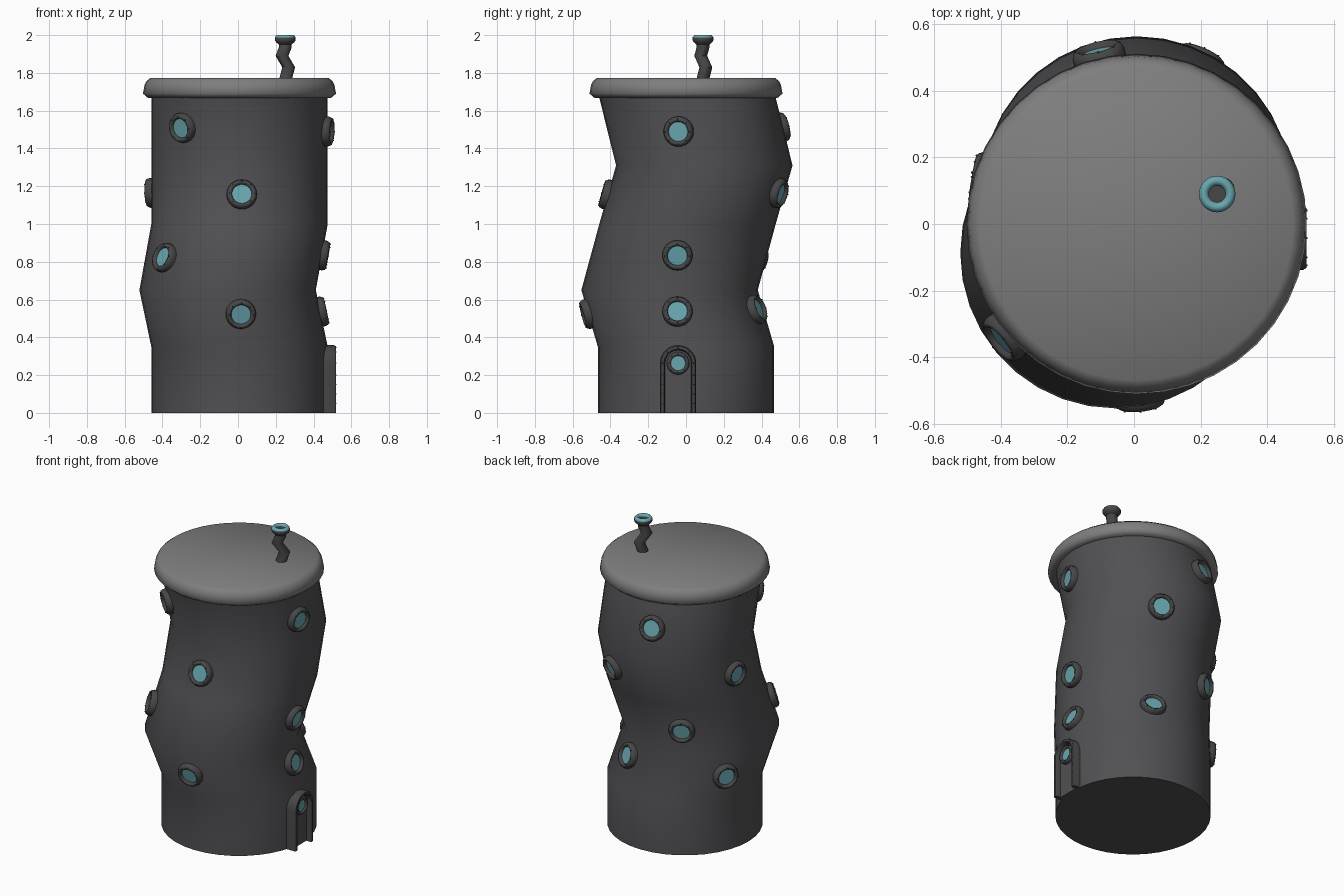
import bpy
import bmesh
from math import pi, sin, cos, atan2, radians
from mathutils import Vector, Matrix

cube = bpy.data.objects.get("Cube")
if cube:
    bpy.data.objects.remove(cube, do_unlink=True)


def material(name, rgb):
    m = bpy.data.materials.new(name)
    m.use_nodes = True
    m.diffuse_color = (*rgb, 1)
    m.node_tree.nodes["Principled BSDF"].inputs["Base Color"].default_value = (*rgb, 1)
    return m


BODY = material("dark grey wall", (0.082, 0.080, 0.087))
FRAME = material("charcoal metal", (0.062, 0.062, 0.064))
LID = material("light grey lid", (0.21, 0.21, 0.21))
TEAL = material("teal glass", (0.14, 0.38, 0.43))


def finish(name, bm, mats, angle=50, rule=None):
    bmesh.ops.recalc_face_normals(bm, faces=bm.faces)
    if rule:
        for f in bm.faces:
            f.material_index = rule(f)
    mesh = bpy.data.meshes.new(name)
    bm.to_mesh(mesh)
    bm.free()
    for m in mats:
        mesh.materials.append(m)
    mesh.shade_smooth()
    mesh.set_sharp_from_angle(angle=radians(angle))
    ob = bpy.data.objects.new(name, mesh)
    bpy.context.collection.objects.link(ob)
    return ob


def bridge(bm, rings, closed=True):
    """Join successive vertex rings with quads."""
    for a, b in zip(rings, rings[1:]):
        n = len(a)
        for i in range(n if closed else n - 1):
            j = (i + 1) % n
            bm.faces.new((a[i], a[j], b[j], b[i]))


def ring(bm, radius, center, segs, mat=Matrix()):
    return [bm.verts.new(mat @ (Vector(center) + Vector((radius * cos(2 * pi * i / segs),
            radius * sin(2 * pi * i / segs), 0)))) for i in range(segs)]


def lathe(bm, profile, segs, mat=Matrix(), cap_ends=""):
    """Revolve (radius, height) points; cap the named ends with a fan."""
    rings = [ring(bm, r, (0, 0, z), segs, mat) for r, z in profile]
    bridge(bm, rings)
    for key, r, z in (("a", rings[0], profile[0][1]), ("b", rings[-1], profile[-1][1])):
        if key in cap_ends:
            hub = bm.verts.new(mat @ Vector((0, 0, z)))
            for i in range(segs):
                bm.faces.new((r[i], r[(i + 1) % segs], hub))


# Crooked tower: constant radius swept along a bent spine
RADIUS = 0.467
SPINE = [Vector(p) for p in ((0.008, 0, 0), (0.008, 0, 0.35), (-0.055, -0.087, 0.65),
                             (0.008, 0.008, 1.0), (0.008, 0.097, 1.31), (0.008, 0, 1.70))]


def spine_at(z):
    for a, b in zip(SPINE, SPINE[1:]):
        if z <= b.z:
            slope = (b - a) / (b.z - a.z)
            return a + slope * (z - a.z), slope


bm = bmesh.new()
rings = [ring(bm, RADIUS, c, 36) for c in SPINE]
bridge(bm, rings)
bm.faces.new(rings[0])
bm.faces.new(rings[-1])
finish("tower_wall", bm, [BODY])

# Lid
bm = bmesh.new()
lathe(bm, [(0.44, 1.672), (0.485, 1.668), (0.511, 1.69), (0.503, 1.735), (0.492, 1.757),
           (0.47, 1.774)], 40, Matrix.Translation((0.008, 0, 0)), "ab")
finish("lid", bm, [LID], 60)

# Crooked chimney pipe
bm = bmesh.new()
path = [(0.25, 0.088, 1.76), (0.268, 0.105, 1.83), (0.233, 0.078, 1.89),
        (0.25, 0.09, 1.935), (0.25, 0.09, 1.97)]
bridge(bm, [ring(bm, 0.034, p, 16) for p in path])
finish("chimney_pipe", bm, [FRAME])

# Chimney collar with teal rim
bm = bmesh.new()
lathe(bm, [(0.034, 1.95), (0.048, 1.962), (0.055, 1.972), (0.055, 1.988), (0.046, 2.0),
           (0.034, 2.0), (0.025, 1.988), (0.025, 1.95)], 24,
      Matrix.Translation((0.25, 0.09, 0)), "b")
finish("chimney_collar", bm, [FRAME, TEAL], 60,
       lambda f: int(f.calc_center_median().z > 1.985))


# Portholes
def porthole(name, mat, size=1.0):
    m = mat @ Matrix.Scale(size, 4)
    bm = bmesh.new()
    lathe(bm, [(0.079, -0.025), (0.080, 0.012), (0.074, 0.027), (0.065, 0.033),
               (0.056, 0.029), (0.051, 0.012)], 24, m)
    for i in range(8):
        a = 2 * pi * i / 8
        spot = Matrix.Translation((0.066 * cos(a), 0.066 * sin(a), 0.032))
        bmesh.ops.create_icosphere(bm, subdivisions=1, radius=0.004, matrix=m @ spot)
    finish(name + "_frame", bm, [FRAME], 60)
    bm = bmesh.new()
    lathe(bm, [(0.053, 0.008), (0.053, 0.015)], 24, m, "ab")
    finish(name + "_glass", bm, [TEAL])


# Porthole places: a nearby x, y and the height
spots = [(-0.295, -0.315, 1.51), (0.02, -0.42, 1.155), (-0.40, -0.35, 0.82),
         (0.015, -0.52, 0.525), (0.475, -0.04, 1.49), (0.445, -0.045, 0.835),
         (0.44, -0.045, 0.535), (-0.11, 0.525, 1.51), (0.20, 0.50, 1.165),
         (-0.24, 0.39, 0.82), (0.165, 0.38, 0.545), (-0.48, 0.14, 1.165),
         (-0.45, 0.21, 0.50)]
for k, (x, y, z) in enumerate(spots):
    c, slope = spine_at(z)
    a = atan2(y - c.y, x - c.x)
    out = Vector((cos(a), sin(a), 0))
    normal = Vector((out.x, out.y, -out.dot(slope))).normalized()
    turn = normal.to_track_quat("Z", "Y").to_matrix().to_4x4()
    porthole(f"porthole_{k + 1}", Matrix.Translation(c + out * RADIUS) @ turn)

# Arched door
DOOR_Y, ARCH_Z = -0.042, 0.263


def arch(r, x):
    """Outline of a round-topped doorway at depth x."""
    pts = [(r, -ARCH_Z)] + [(r * cos(pi * i / 16), r * sin(pi * i / 16)) for i in range(17)]
    pts.append((-r, -ARCH_Z))
    return [Vector((x, DOOR_Y + u, ARCH_Z + v)) for u, v in pts]


bm = bmesh.new()
section = [(0.069, 0.44), (0.069, 0.508), (0.075, 0.518), (0.090, 0.518),
           (0.096, 0.508), (0.096, 0.44)]
rails = [[bm.verts.new(p) for p in arch(r, x)] for r, x in section]
bridge(bm, rails + rails[:1], closed=False)
for end in (0, -1):
    bm.faces.new([rail[end] for rail in rails])
studs = arch(0.0825, 0.518)[1:-1:4]
studs += [Vector((0.518, DOOR_Y + s * 0.0825, 0.05 * n)) for s in (-1, 1) for n in range(1, 5)]
for p in studs:
    bmesh.ops.create_icosphere(bm, subdivisions=1, radius=0.004, matrix=Matrix.Translation(p))
finish("door_frame", bm, [FRAME])

bm = bmesh.new()
sides = [[bm.verts.new(p) for p in arch(0.072, x)] for x in (0.44, 0.482)]
bridge(bm, sides)
for s in sides:
    bm.faces.new(s)
finish("door_panel", bm, [BODY])

porthole("door_window", Matrix.Translation((0.482, DOOR_Y, ARCH_Z)) @ Matrix.Rotation(pi / 2, 4, "Y"), 0.75)
